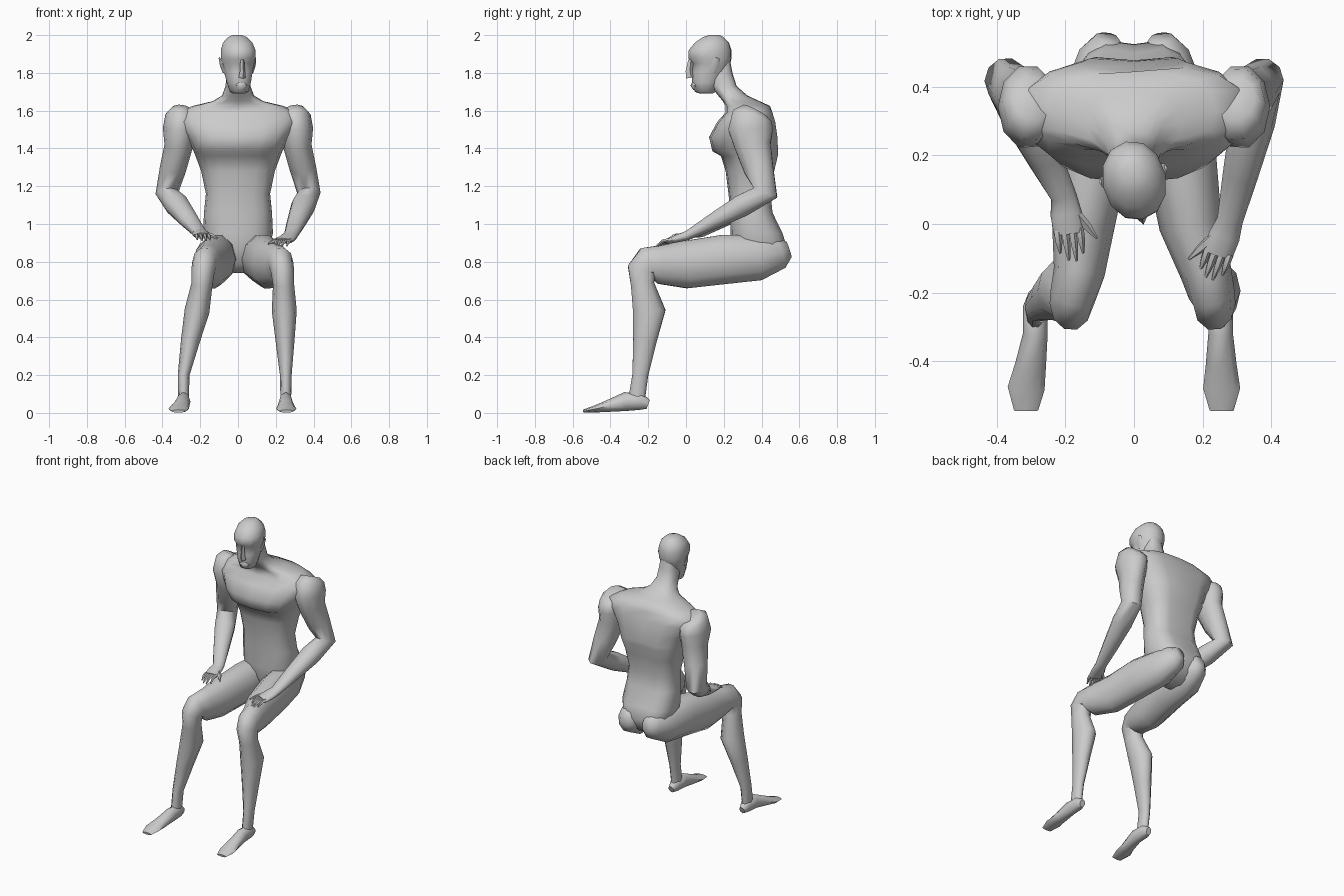
import bpy, bmesh, math
from mathutils import Vector, Matrix


def skin(name, loops, angle=60):
    """Join closed vertex loops into one capped body."""
    bm = bmesh.new()
    rows = [[bm.verts.new(p) for p in loop] for loop in loops]
    n = len(rows[0])
    for a, b in zip(rows, rows[1:]):
        for i in range(n):
            j = (i + 1) % n
            bm.faces.new((a[i], a[j], b[j], b[i]))
    bm.faces.new(rows[0])
    bm.faces.new(rows[-1])
    bmesh.ops.recalc_face_normals(bm, faces=bm.faces)
    mesh = bpy.data.meshes.new(name)
    bm.to_mesh(mesh)
    bm.free()
    ob = bpy.data.objects.new(name, mesh)
    bpy.context.collection.objects.link(ob)
    bpy.ops.object.select_all(action='DESELECT')
    ob.select_set(True)
    bpy.context.view_layer.objects.active = ob
    bpy.ops.object.shade_smooth_by_angle(angle=math.radians(angle))
    return ob


def limb(name, rings, n=8):
    """Rings (x, y, z, half width, half depth), set square to the path."""
    pts = [Vector(r[:3]) for r in rings]
    loops = []
    for i, r in enumerate(rings):
        t = Vector()
        if i > 0:
            t += (pts[i] - pts[i - 1]).normalized()
        if i < len(pts) - 1:
            t += (pts[i + 1] - pts[i]).normalized()
        t.normalize()
        u = (Vector((1, 0, 0)) - t * t.x).normalized()
        v = t.cross(u)
        loops.append([pts[i] + u * r[3] * math.cos(k * math.tau / n)
                      + v * r[4] * math.sin(k * math.tau / n) for k in range(n)])
    return skin(name, loops)


def stack(name, rings, n=12, power=0.85, groove=0.0):
    """Level rings (z, front y, back y, half width), with an optional spine groove."""
    loops = []
    for z, yf, yb, w in rings:
        loop = []
        for k in range(n):
            a = k * math.tau / n
            c, s = math.cos(a), math.sin(a)
            y = (yf + yb) / 2 + (yb - yf) / 2 * math.copysign(abs(s) ** power, s)
            if s > 0.99 and z < 1.62:
                y -= groove
            loop.append(Vector((w * math.copysign(abs(c) ** power, c), y, z)))
        loops.append(loop)
    return skin(name, loops)


# torso and neck
stack("torso", [
    (0.74, 0.32, 0.42, 0.05), (0.79, 0.27, 0.51, 0.13), (0.87, 0.24, 0.545, 0.165),
    (0.95, 0.235, 0.52, 0.185), (1.06, 0.235, 0.465, 0.18), (1.16, 0.225, 0.455, 0.17),
    (1.28, 0.21, 0.475, 0.195), (1.36, 0.185, 0.495, 0.225), (1.385, 0.14, 0.498, 0.235),
    (1.46, 0.122, 0.495, 0.27), (1.54, 0.165, 0.482, 0.325), (1.59, 0.21, 0.465, 0.325),
    (1.625, 0.21, 0.445, 0.24), (1.65, 0.195, 0.39, 0.135), (1.68, 0.17, 0.325, 0.085),
    (1.73, 0.13, 0.268, 0.066), (1.80, 0.11, 0.246, 0.06), (1.86, 0.11, 0.235, 0.05)],
    16, 0.78, 0.02)

# head, turned slightly to one side
turn = (Matrix.Translation((0, 0.13, 0)) @ Matrix.Rotation(math.radians(12), 4, 'Z')
        @ Matrix.Translation((0, -0.13, 0)))
head_parts = [stack("head", [
    (1.69, 0.075, 0.14, 0.03), (1.70, 0.045, 0.16, 0.05), (1.75, 0.03, 0.185, 0.065),
    (1.80, 0.03, 0.215, 0.076), (1.85, 0.035, 0.238, 0.088), (1.875, 0.01, 0.243, 0.092),
    (1.92, 0.012, 0.243, 0.093), (1.96, 0.045, 0.23, 0.08), (1.99, 0.09, 0.20, 0.05),
    (2.0, 0.12, 0.18, 0.025)], 12, 0.95)]
head_parts.append(limb("nose", [(0, 0.022, 1.87, 0.010, 0.012), (0, 0.015, 1.81, 0.014, 0.02),
                                (0, 0.022, 1.775, 0.02, 0.024)], 4))
head_parts.append(limb("lips", [(0, 0.045, 1.745, 0.024, 0.016), (0, 0.04, 1.733, 0.032, 0.018),
                                (0, 0.05, 1.715, 0.025, 0.014)], 6))
for s in (-1, 1):
    head_parts.append(limb("ear", [(s * 0.074, 0.13, 1.80, 0.008, 0.012), (s * 0.085, 0.135, 1.84, 0.012, 0.025),
                                   (s * 0.098, 0.145, 1.88, 0.004, 0.012)], 4))
for ob in head_parts:
    ob.data.transform(turn)


def leg(s, mid, knee, calf, ankle, toe):
    """Buttock, thigh and shin in one sweep, then the foot."""
    limb("leg", [
        (s * 0.08, 0.545, 0.865, 0.035, 0.045), (s * 0.085, 0.50, 0.85, 0.075, 0.09),
        (s * 0.105, 0.38, 0.82, 0.10, 0.125), (s * (mid - 0.03), 0.20, 0.812, 0.105, 0.137),
        (s * mid, 0.0, 0.785, 0.092, 0.132), (s * (knee - 0.025), -0.14, 0.785, 0.075, 0.107),
        (s * (knee - 0.008), -0.205, 0.79, 0.068, 0.092),
        (s * knee, -0.235, 0.755, 0.062, 0.08), (s * (knee + 0.006), -0.23, 0.68, 0.056, 0.065),
        (s * calf, -0.195, 0.54, 0.066, 0.09), (s * (calf + ankle) / 2, -0.218, 0.38, 0.05, 0.065),
        (s * ankle, -0.242, 0.2, 0.031, 0.044), (s * ankle, -0.257, 0.1, 0.029, 0.046),
        (s * ankle, -0.257, 0.03, 0.025, 0.04)], 10)
    limb("foot", [
        (s * ankle, -0.20, 0.045, 0.02, 0.025), (s * ankle, -0.24, 0.06, 0.036, 0.045),
        (s * ankle, -0.32, 0.06, 0.036, 0.05), (s * (ankle + toe) / 2, -0.41, 0.037, 0.045, 0.032),
        (s * toe, -0.48, 0.021, 0.054, 0.019), (s * toe, -0.545, 0.009, 0.035, 0.008)])


leg(1, 0.165, 0.235, 0.245, 0.253, 0.256)
leg(-1, 0.148, 0.185, 0.217, 0.288, 0.315)


def arm(s, wrist, aim):
    """Shoulder to wrist, then a flat palm with fingers lying on the thigh."""
    w, d = Vector(wrist), Vector(aim).normalized()
    side = Vector((-d.y, d.x, 0)).normalized()
    elbow = Vector((0.375, 0.42, 1.165))
    f1, f2 = elbow.lerp(w, 0.3), elbow.lerp(w, 0.68)
    palm, knuckle = w + d * 0.05, w + d * 0.11

    def ring(p, a, b):
        return (s * p.x, p.y, p.z, a, b)
    limb("arm", [
        (s * 0.295, 0.365, 1.60, 0.06, 0.07), (s * 0.30, 0.35, 1.57, 0.085, 0.112),
        (s * 0.31, 0.342, 1.50, 0.088, 0.124), (s * 0.315, 0.355, 1.41, 0.075, 0.1),
        (s * 0.345, 0.385, 1.29, 0.07, 0.082), ring(elbow, 0.062, 0.07),
        ring(f1, 0.066, 0.062), ring(f2, 0.052, 0.044), ring(w, 0.038, 0.026),
        ring(palm, 0.046, 0.022), ring(knuckle, 0.044, 0.015)], 10)
    for k in range(4):
        a = knuckle - d * 0.012 + side * (k - 1.5) * 0.022
        tip = a + d * (0.075, 0.095, 0.09, 0.065)[k] + Vector((0, 0, -0.012))
        bend = a.lerp(tip, 0.5) + Vector((0, 0, 0.012))
        limb("finger", [ring(a, 0.012, 0.012), ring(bend, 0.011, 0.01), ring(tip, 0.004, 0.004)], 5)
    base = palm + Vector((-0.03, 0, 0))
    end = base + d * 0.075 + Vector((-0.05, 0, -0.01))
    limb("thumb", [ring(base, 0.014, 0.014), ring(base.lerp(end, 0.55), 0.013, 0.012),
                   ring(end, 0.003, 0.004)], 5)


arm(1, (0.28, 0.01, 0.94), (-0.36, -1, -0.3))
arm(-1, (0.205, 0.08, 0.955), (-0.14, -1, -0.16))
